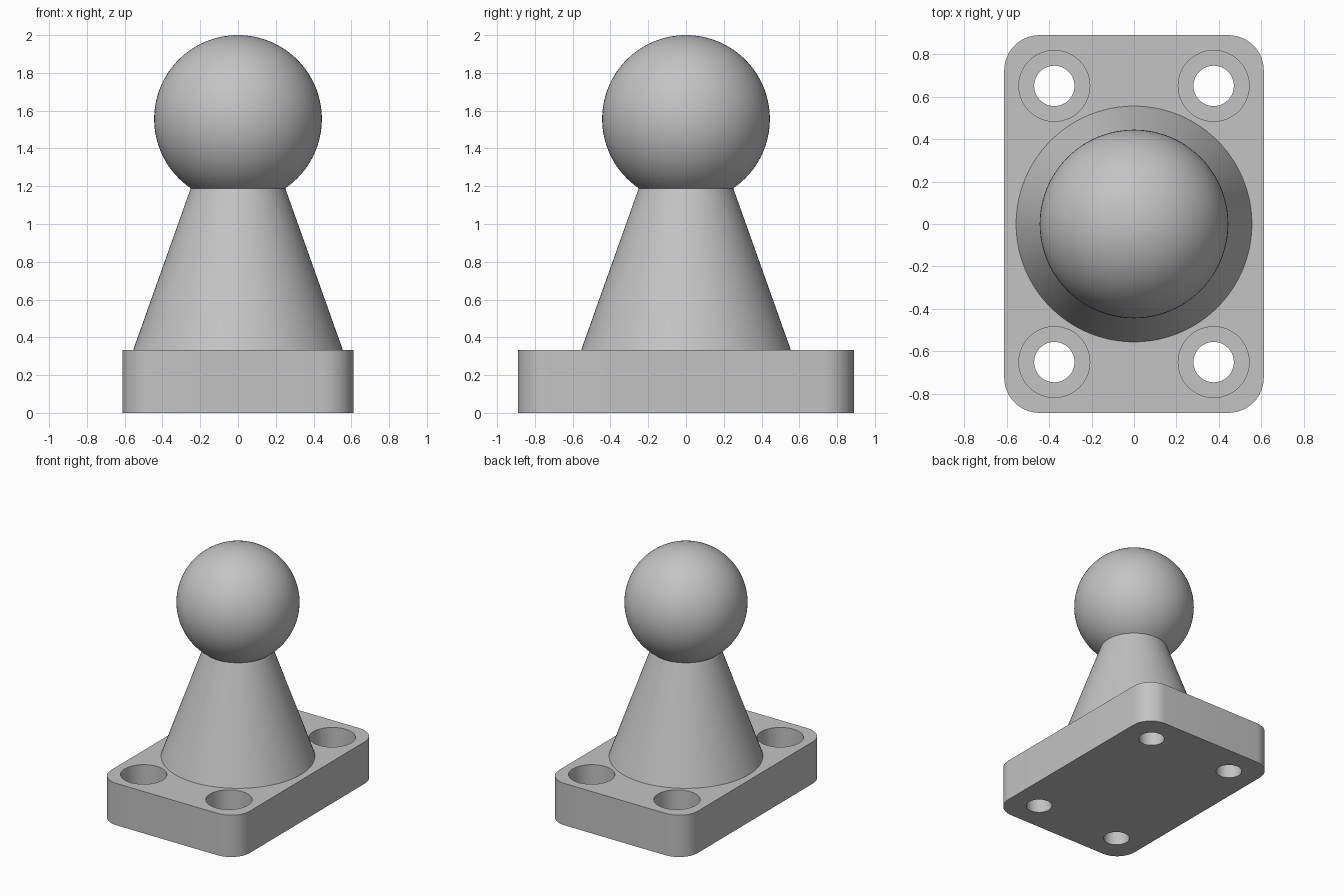
import bpy
import bmesh
from math import sin, cos, asin, pi, radians

cube = bpy.data.objects.get("Cube")
if cube:
    bpy.data.objects.remove(cube, do_unlink=True)

# Plain grey material
GREY = (0.55, 0.55, 0.55, 1.0)
grey = bpy.data.materials.new("plain grey")
grey.use_nodes = True
grey.diffuse_color = GREY
grey.node_tree.nodes["Principled BSDF"].inputs["Base Color"].default_value = GREY

# Main dimensions
WIDTH, DEPTH, THICK = 1.222, 1.778, 0.333
CORNER = 0.167
BALL_R = 0.444
BALL_Z = 2 - BALL_R
STEM_R, NECK_R, NECK_Z = 0.555, 0.25, 1.19
HOLE_X, HOLE_Y, HOLE_R = 0.375, 0.65, 0.095
BORE_R, BORE_DEPTH = 0.167, 0.18


def make_object(name, bm):
    bmesh.ops.recalc_face_normals(bm, faces=bm.faces)
    mesh = bpy.data.meshes.new(name)
    bm.to_mesh(mesh)
    bm.free()
    mesh.materials.append(grey)
    obj = bpy.data.objects.new(name, mesh)
    bpy.context.collection.objects.link(obj)
    return obj


def select_only(obj):
    bpy.ops.object.select_all(action='DESELECT')
    obj.select_set(True)
    bpy.context.view_layer.objects.active = obj


def smooth(obj):
    select_only(obj)
    bpy.ops.object.shade_smooth_by_angle(angle=radians(30))


def lathe(name, profile, steps=96):
    """Turn a list of (radius, height) points around the z axis."""
    bm = bmesh.new()
    verts = [bm.verts.new((r, 0, z)) for r, z in profile]
    edges = [bm.edges.new(pair) for pair in zip(verts, verts[1:])]
    bmesh.ops.spin(bm, geom=verts + edges, cent=(0, 0, 0), axis=(0, 0, 1),
                   angle=2 * pi, steps=steps, use_merge=True)
    bmesh.ops.remove_doubles(bm, verts=bm.verts, dist=0.0001)
    obj = make_object(name, bm)
    smooth(obj)
    return obj


# Base plate: a block with rounded upright edges
bm = bmesh.new()
bmesh.ops.create_cube(bm, size=1)
bmesh.ops.scale(bm, vec=(WIDTH, DEPTH, THICK), verts=bm.verts)
bmesh.ops.translate(bm, vec=(0, 0, THICK / 2), verts=bm.verts)
upright = [e for e in bm.edges if abs(e.verts[0].co.z - e.verts[1].co.z) > 0.1]
bmesh.ops.bevel(bm, geom=upright, offset=CORNER, offset_type='OFFSET',
                segments=12, profile=0.5, affect='EDGES')
plate = make_object("base_plate", bm)

# Counterbored screw holes, one stepped cutter per corner
BORE_Z = THICK - BORE_DEPTH
cutter_profile = [(0, -0.1), (HOLE_R, -0.1), (HOLE_R, BORE_Z),
                  (BORE_R, BORE_Z), (BORE_R, THICK + 0.1), (0, THICK + 0.1)]
cutter = lathe("screw_hole_cutter", cutter_profile, 48)
cutter.hide_render = True
for sx in (-1, 1):
    for sy in (-1, 1):
        cutter.location = (sx * HOLE_X, sy * HOLE_Y, 0)
        mod = plate.modifiers.new("screw_hole", 'BOOLEAN')
        mod.operation = 'DIFFERENCE'
        mod.solver = 'EXACT'
        mod.object = cutter
        select_only(plate)
        bpy.ops.object.modifier_apply(modifier=mod.name)
bpy.data.objects.remove(cutter, do_unlink=True)
smooth(plate)

# Tapered stem standing on the plate
lathe("tapered_stem", [(STEM_R, THICK), (NECK_R, NECK_Z)])

# Ball, left open where it meets the stem
start = -pi / 2 + asin(NECK_R / BALL_R)
angles = [start + (pi / 2 - start) * i / 40 for i in range(41)]
lathe("ball", [(BALL_R * cos(a), BALL_Z + BALL_R * sin(a)) for a in angles])
